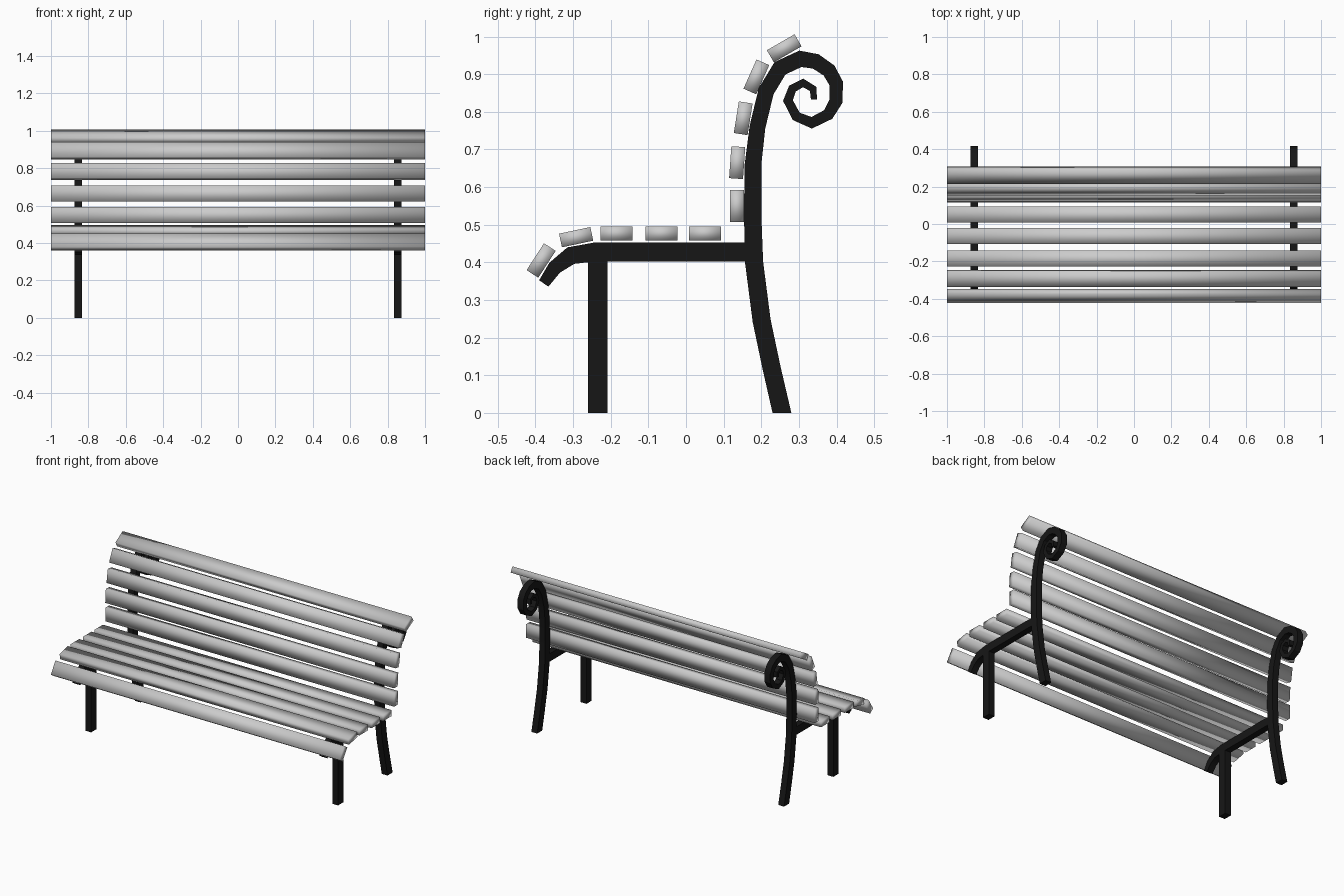
import bpy, math
from mathutils import Vector

if "Cube" in bpy.data.objects:
    bpy.data.objects.remove(bpy.data.objects["Cube"])

iron = bpy.data.materials.new("black_iron")
iron.diffuse_color = (0.008, 0.008, 0.008, 1)
iron.use_nodes = True
iron.node_tree.nodes["Principled BSDF"].inputs["Base Color"].default_value = iron.diffuse_color
FRAME_X, FRAME_HALF = 0.855, 0.02


def add_object(name, verts, faces, mat=None, angle=None):
    mesh = bpy.data.meshes.new(name)
    mesh.from_pydata(verts, [], faces)
    if mat:
        mesh.materials.append(mat)
    ob = bpy.data.objects.new(name, mesh)
    bpy.context.collection.objects.link(ob)
    if angle:
        bpy.ops.object.select_all(action='DESELECT')
        ob.select_set(True)
        bpy.context.view_layer.objects.active = ob
        bpy.ops.object.shade_smooth_by_angle(angle=math.radians(angle))
    return ob


def bar(name, x, path, on_floor=False):
    """Flat iron bar swept along (y, z, half width) points in the side plane."""
    verts, faces, n = [], [], len(path)
    pts = [Vector(p[:2]) for p in path]
    for i, p in enumerate(pts):
        a = (p - pts[i - 1]).normalized() if i else Vector((0, 0))
        b = (pts[i + 1] - p).normalized() if i < n - 1 else Vector((0, 0))
        t = (a + b).normalized()
        nor = Vector((-t.y, t.x))
        if on_floor and i == 0:
            nor = Vector((-1, 0))
        w = path[i][2]
        if 0 < i < n - 1:
            w /= max(a.dot(t), 0.7)          # mitre
        l, r = p + nor * w, p - nor * w
        h = FRAME_HALF
        verts += [(x - h, *l), (x + h, *l), (x + h, *r), (x - h, *r)]
    for i in range(n - 1):
        for k in range(4):
            m = (k + 1) % 4
            faces.append((4*i + k, 4*i + m, 4*i + 4 + m, 4*i + 4 + k))
    e = 4 * (n - 1)
    faces += [(3, 2, 1, 0), (e, e + 1, e + 2, e + 3)]
    return add_object(name, verts, faces, iron, 30)


def slat(name, y, z, deg):
    """Full-length plank whose wide face is turned about x."""
    c, s = math.cos(math.radians(deg)), math.sin(math.radians(deg))
    verts = []
    for x in (-1, 1):
        for u, v in ((-.0425, -.0185), (.0425, -.0185), (.0425, .0185), (-.0425, .0185)):
            verts.append((x, y + u*c - v*s, z + u*s + v*c))
    faces = [(3, 2, 1, 0), (4, 5, 6, 7)] + [
        (k, (k + 1) % 4, 4 + (k + 1) % 4, 4 + k) for k in range(4)]
    ob = add_object(name, verts, faces)
    for p in ob.data.polygons:
        p.use_smooth = True


# Wooden slats: (y, z, tilt)
for i, s in enumerate([(-.385, .405, 57), (-.292, .467, 12), (-.185, .477, 0),
                       (-.065, .477, 0), (.05, .477, 0)]):
    slat(f"seat_slat_{i + 1}", *s)
for i, s in enumerate([(.135, .55, 90), (.136, .665, 86), (.152, .783, 81),
                       (.187, .893, 66), (.261, .969, 30)]):
    slat(f"back_slat_{i + 1}", *s)

# Rear leg rising into the backrest and its tapering scroll
back = [(.255, 0, .025), (.228, .117, .024), (.201, .245, .024), (.181, .40, .024),
        (.177, .53, .023), (.178, .66, .022), (.19, .76, .021), (.213, .855, .021),
        (.25, .916, .021), (.304, .941, .021), (.345, .934, .020), (.380, .910, .019),
        (.399, .876, .018), (.399, .829, .017), (.378, .793, .015), (.334, .771, .014),
        (.293, .788, .0125), (.271, .830, .012), (.283, .862, .011), (.311, .877, .010),
        (.338, .861, .009), (.340, .833, .008)]
# Seat rail with the drooping front end
rail = [(.175, .428, .025), (-.24, .428, .025), (-.306, .418, .023),
        (-.349, .386, .019), (-.378, .344, .015)]
leg = [(-.234, 0, .026), (-.234, .415, .026)]

for side, x in (("left", -FRAME_X), ("right", FRAME_X)):
    bar(f"back_frame_{side}", x, back, on_floor=True)
    bar(f"seat_rail_{side}", x, rail)
    bar(f"front_leg_{side}", x, leg)

# Make every part's faces point outward
import bmesh
for ob in bpy.data.objects:
    bm = bmesh.new()
    bm.from_mesh(ob.data)
    bmesh.ops.recalc_face_normals(bm, faces=bm.faces)
    bm.to_mesh(ob.data)
    bm.free()
